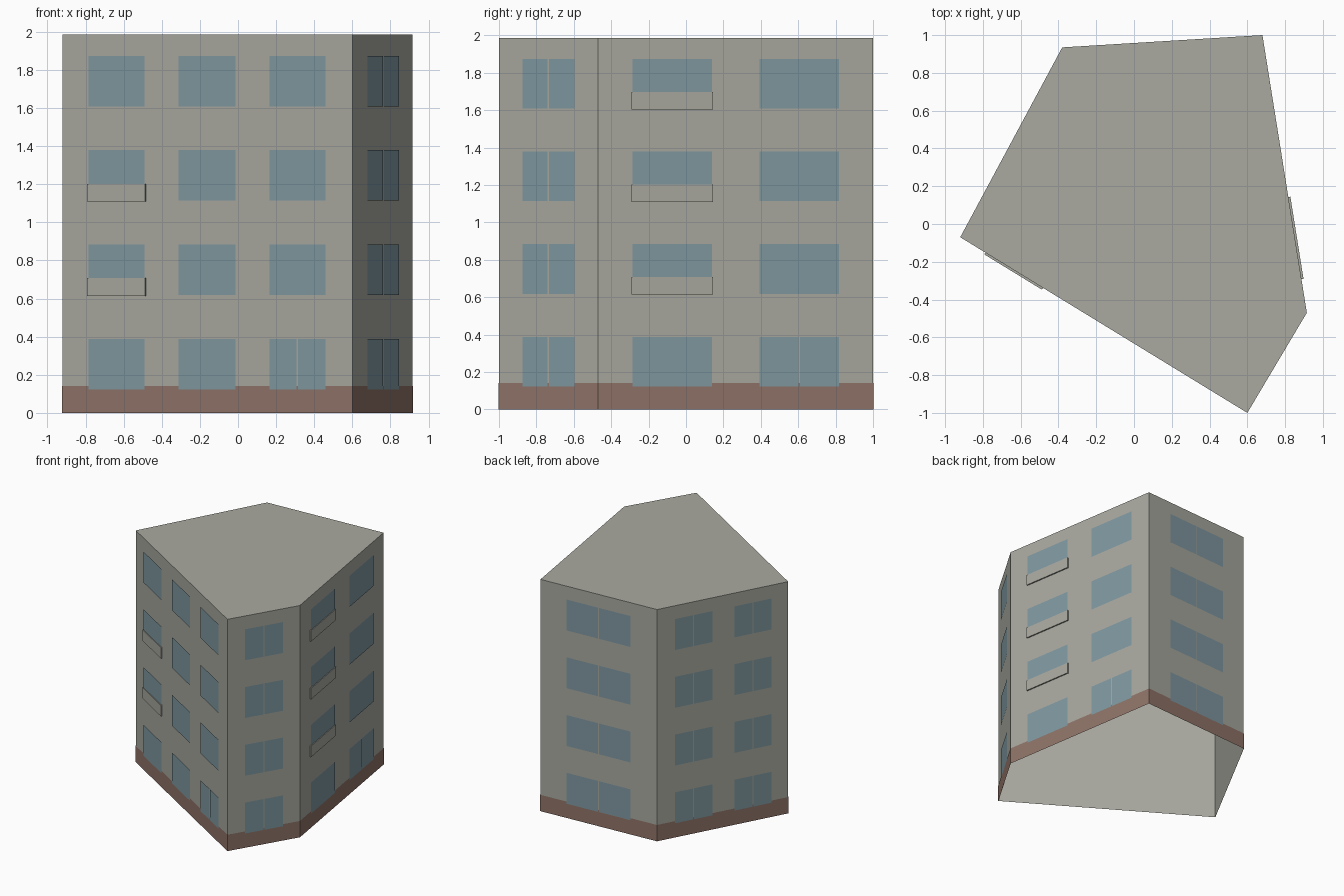
import bpy
from mathutils import Vector

if "Cube" in bpy.data.objects:
    bpy.data.objects.remove(bpy.data.objects["Cube"], do_unlink=True)


def make_material(name, rgb):
    mat = bpy.data.materials.new(name)
    mat.use_nodes = True
    color = (*rgb, 1.0)
    mat.diffuse_color = color
    bsdf = next(n for n in mat.node_tree.nodes if n.type == "BSDF_PRINCIPLED")
    bsdf.inputs["Base Color"].default_value = color
    return mat


WALL = make_material("wall grey", (0.40, 0.40, 0.355))
GLASS = make_material("window blue", (0.215, 0.32, 0.36))
BASE = make_material("plinth brown", (0.28, 0.175, 0.14))

# Footprint corners, counter-clockwise from the west corner
CORNERS = [Vector(p) for p in
           [(-0.92, -0.07), (0.60, -1.0), (0.915, -0.47), (0.68, 1.0), (-0.38, 0.935)]]
HEIGHT = 1.985
PLINTH_TOP = 0.14
SILL, FLOOR, WINDOW_H, PANEL_H = 0.123, 0.495, 0.265, 0.094
GAP = 0.009


def add_mesh(name, verts, faces, mat):
    mesh = bpy.data.meshes.new(name)
    mesh.from_pydata(verts, [], faces)
    mesh.materials.append(mat)
    mesh.update()
    obj = bpy.data.objects.new(name, mesh)
    bpy.context.collection.objects.link(obj)
    return obj


def shell(name, height, scale, mat, roof):
    """Open-bottomed wall ring around the footprint, with an optional flat roof."""
    n = len(CORNERS)
    verts = [(*(c * scale), z) for z in (0, height) for c in CORNERS]
    faces = [(i, (i + 1) % n, n + (i + 1) % n, n + i) for i in range(n)]
    if roof:
        faces.append(tuple(range(n, 2 * n)))
    return add_mesh(name, verts, faces, mat)


def wall_frame(side):
    """Start corner, direction, length and outward normal of one wall."""
    a, b = CORNERS[side], CORNERS[(side + 1) % len(CORNERS)]
    d = (b - a).normalized()
    return a, d, (b - a).length, Vector((d.y, -d.x))


def plate(name, side, u0, u1, z0, z1, out, mat):
    """Flat rectangle lying just outside a wall, spanning distances u0 to u1."""
    a, d, _, n = wall_frame(side)
    p, q = a + d * u0 + n * out, a + d * u1 + n * out
    return add_mesh(name, [(*p, z0), (*q, z0), (*q, z1), (*p, z1)], [(0, 1, 2, 3)], mat)


def window(side, f0, f1, floor, split):
    length = wall_frame(side)[2]
    u0, u1 = f0 * length, f1 * length
    mid = (u0 + u1) / 2
    panes = [(u0, mid - GAP / 2), (mid + GAP / 2, u1)] if split else [(u0, u1)]
    z = SILL + floor * FLOOR
    for s, e in panes:
        plate("window_pane", side, s, e, z, z + WINDOW_H, 0.005, GLASS)


def balcony(side, f0, f1, floor):
    """Shallow parapet panel over the lower part of a window."""
    length = wall_frame(side)[2]
    z = SILL + floor * FLOOR - 0.005
    obj = plate("balcony_panel", side, f0 * length - 0.006, f1 * length + 0.006,
                z, z + PANEL_H, 0.011, WALL)
    mod = obj.modifiers.new("thickness", "SOLIDIFY")
    mod.thickness = 0.011
    mod.offset = -1


# Main body and plinth band
shell("building_body", HEIGHT, 1.0, WALL, True)
shell("plinth", PLINTH_TOP, 1.003, BASE, False)

# Window columns: wall, start and end fraction, split floors, balcony floors
ALL = (0, 1, 2, 3)
COLUMNS = [
    (0, 0.091, 0.285, (), (1, 2)),
    (0, 0.401, 0.599, (), ()),
    (0, 0.715, 0.909, (0,), ()),
    (1, 0.240, 0.765, ALL, ()),
    (2, 0.125, 0.413, (), (1, 2, 3)),
    (2, 0.587, 0.875, (0,), ()),
    (3, 0.225, 0.775, ALL, ()),
    (4, 0.135, 0.420, ALL, ()),
    (4, 0.588, 0.872, ALL, ()),
]
for side, f0, f1, split_floors, balcony_floors in COLUMNS:
    for floor in ALL:
        window(side, f0, f1, floor, floor in split_floors)
        if floor in balcony_floors:
            balcony(side, f0, f1, floor)
